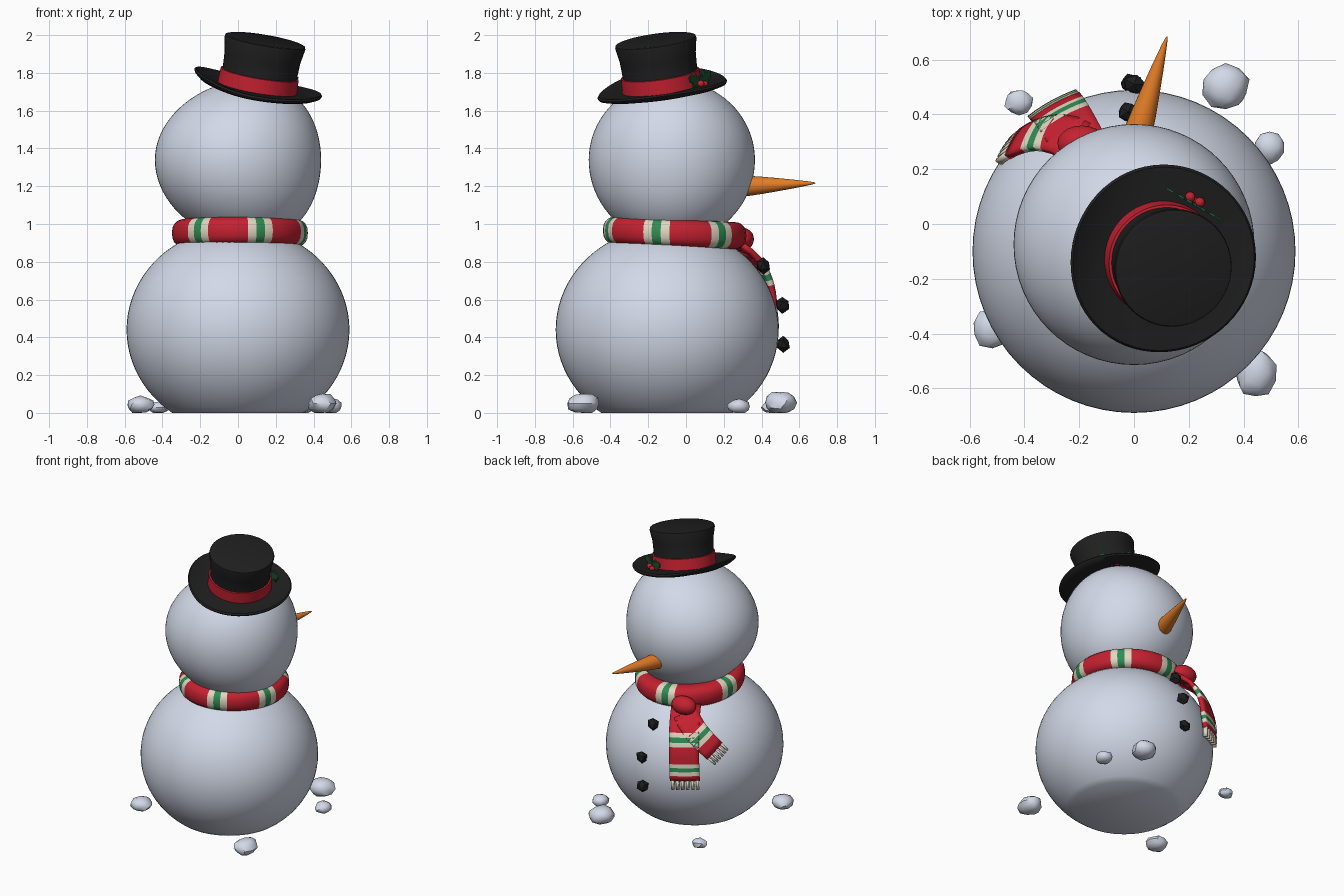
import bpy, bmesh, math, random
from mathutils import Vector, Matrix

if "Cube" in bpy.data.objects:
    bpy.data.objects.remove(bpy.data.objects["Cube"])

random.seed(4)


def mat(name, r, g, b):
    m = bpy.data.materials.new(name)
    m.diffuse_color = (r, g, b, 1)
    m.use_nodes = True
    m.node_tree.nodes["Principled BSDF"].inputs["Base Color"].default_value = m.diffuse_color
    return m


SNOW = mat("snow", .66, .71, .82)
RED = mat("scarf red", .56, .015, .03)
CREAM = mat("cream", .74, .68, .54)
GREEN = mat("stripe green", .03, .26, .09)
BLACK = mat("hat black", .014, .014, .014)
COAL = mat("coal", .012, .012, .013)
ORANGE = mat("carrot orange", .75, .2, .02)
LEAF = mat("leaf green", .012, .09, .03)


def finish(bm, name, mats, smooth=40):
    me = bpy.data.meshes.new(name)
    bm.to_mesh(me)
    bm.free()
    for m in mats:
        me.materials.append(m)
    ob = bpy.data.objects.new(name, me)
    bpy.context.collection.objects.link(ob)
    if smooth:
        bpy.ops.object.select_all(action='DESELECT')
        ob.select_set(True)
        bpy.context.view_layer.objects.active = ob
        bpy.ops.object.shade_smooth_by_angle(angle=math.radians(smooth))
    return ob


def lathe(profile, n=64):
    bm = bmesh.new()
    vs = [bm.verts.new((r, 0, z)) for r, z in profile]
    es = [bm.edges.new(p) for p in zip(vs, vs[1:])]
    bmesh.ops.spin(bm, geom=vs + es, cent=(0, 0, 0), axis=(0, 0, 1), angle=math.tau, steps=n)
    bmesh.ops.remove_doubles(bm, verts=bm.verts, dist=1e-4)
    bmesh.ops.recalc_face_normals(bm, faces=bm.faces)
    return bm


def lump(name, m, loc, size, sub=1, jitter=.12, smooth=0, floor=False):
    bm = bmesh.new()
    bmesh.ops.create_icosphere(bm, subdivisions=sub, radius=1)
    for v in bm.verts:
        k = 1 + random.uniform(-jitter, jitter)
        v.co = Vector(a * b * k + c for a, b, c in zip(v.co, size, loc))
        if floor:
            v.co.z = max(v.co.z, 0)
    return finish(bm, name, [m], smooth)


# Body: squashed ball with a flat base
BR, BZ, BH, BY = .59, .44, .545, -.1
bm = bmesh.new()
bmesh.ops.create_uvsphere(bm, u_segments=64, v_segments=40, radius=1)
for v in bm.verts:
    v.co = Vector((v.co.x * BR, v.co.y * BR + BY, v.co.z * BH + BZ))
cut = bmesh.ops.bisect_plane(bm, geom=bm.verts[:] + bm.edges[:] + bm.faces[:],
                             plane_co=(0, 0, 0), plane_no=(0, 0, -1), clear_outer=True)
bmesh.ops.contextual_create(bm, geom=[e for e in cut['geom_cut'] if isinstance(e, bmesh.types.BMEdge)])
finish(bm, "body", [SNOW])

# Head: ball that leans slightly sideways
bm = bmesh.new()
bmesh.ops.create_uvsphere(bm, u_segments=64, v_segments=40, radius=.44)
for v in bm.verts:
    x, y, z = v.co
    v.co = Vector((x + .3 * z * z, y - .075, 1.34 + z * (.96 if z > 0 else 1)))
finish(bm, "head", [SNOW])

# Scarf ring: red with cream-green-cream bands every 57 degrees
angs, cols = [], []
for k in range(6):
    c = -96 + 57 * k
    for d, m in ((-46 if k == 0 else -34, 0), (-28, 0), (-20, 0), (-11, 1), (-3.75, 2), (3.75, 1), (11, 0), (17, 0)):
        angs.append(math.radians(c + d))
        cols.append(m)
bm = bmesh.new()
rings = []
for a in angs:
    s, c = math.sin(a), -math.cos(a)
    ring = []
    for j in range(20):
        t = math.tau * j / 20
        px, pz = (math.copysign(abs(f(t)) ** .8, f(t)) for f in (math.cos, math.sin))
        ring.append(bm.verts.new((.01 + s * (.285 + .075 * px), -.06 + c * (.305 + .075 * px),
                                  .952 - .014 * c + .073 * pz)))
    rings.append(ring)
for i, ring in enumerate(rings):
    nxt = rings[(i + 1) % len(rings)]
    for j in range(20):
        k = (j + 1) % 20
        bm.faces.new((ring[j], nxt[j], nxt[k], ring[k])).material_index = cols[i]
bmesh.ops.recalc_face_normals(bm, faces=bm.faces)
finish(bm, "scarf_ring", [RED, CREAM, GREEN])
lump("scarf_knot", RED, (-.19, .295, .92), (.09, .065, .062), 3, .01, 60)


# Scarf tails: strips draped on the body, each with a fringe
def drape(phi, z):
    q = max(0, 1 - ((z - BZ) / BH) ** 2)
    lift = .025 + .055 * max(0, min(1, (z - .55) / .25))
    r = BR * math.sqrt(q) + lift
    return Vector((-math.sin(phi) * r, BY + math.cos(phi) * r, z))


def strip(bm, path, ts, s0, s1, cols, n):
    rows = []
    for t in ts:
        p = drape(*path(t))
        tan = (drape(*path(t + .01)) - drape(*path(t - .01))).normalized()
        side = tan.cross(Vector((p.x, p.y - BY, .15))).normalized()
        row = []
        for j in range(n + 1):
            q = p + side * (s0 + (s1 - s0) * j / n)
            row.append(bm.verts.new(drape(math.atan2(-q.x, q.y - BY), q.z)))
        rows.append(row)
    for a, b, c in zip(rows, rows[1:], cols):
        for j in range(n):
            bm.faces.new((a[j], a[j + 1], b[j + 1], b[j])).material_index = c


def tail(name, path, ts, cols, w, fringe, count):
    bm = bmesh.new()
    strip(bm, path, ts, -w / 2, w / 2, cols, 6)
    for i in range(count):
        s = -w / 2 + w * (i + .5) / count
        strip(bm, path, (.99, 1 + fringe / 2, 1 + fringe), s - w * .3 / count, s + w * .3 / count, (1, 1), 1)
    ob = finish(bm, name, [RED, CREAM, GREEN])
    mod = ob.modifiers.new("thickness", 'SOLIDIFY')
    mod.thickness, mod.offset = .028, 0


tail("scarf_tail_long", lambda t: (math.radians(27 + 2 * t), .90 - .45 * t),
     (0, .1, .2, .3, .36, .43, .49, .57, .66, .74, .8, .86, .92, 1),
     (0, 0, 0, 1, 2, 1, 0, 0, 0, 1, 2, 1, 0), .2, .14, 6)
tail("scarf_tail_short", lambda t: (math.radians(27 + 21 * t), .87 - .22 * t),
     (0, .15, .3, .42, .52, .62, .72, .86, 1), (0, 0, 0, 1, 2, 1, 0, 0), .15, .2, 6)

# Coal buttons
for i, (x, y, z) in enumerate(((-.02, .41, .78), (0, .51, .57), (-.01, .515, .365))):
    lump(f"button_{i + 1}", COAL, (x, y, z), (.045, .037, .043))

# Carrot nose
NOSE = ((0, -.01), (.035, -.008), (.052, .01), (.053, .05), (.046, .12), (.036, .2),
        (.024, .29), (.012, .37), (.005, .41), (0, .42))
start, tip = Vector((.0, .285, 1.2)), Vector((.122, .69, 1.217))
bm = lathe(NOSE, 24)
bm.transform(Matrix.Translation(start) @ (tip - start).to_track_quat('Z', 'Y').to_matrix().to_4x4())
finish(bm, "nose", [ORANGE])

# Top hat, tilted, with a brim that curls up at the sides
HAT = Matrix.Translation((.1, -.125, 1.708)) @ \
    Vector((0, 0, 1)).rotation_difference(Vector((.17, -.14, 1))).to_matrix().to_4x4()
bm = lathe(((0, -.015), (.21, -.015), (.26, -.015), (.31, -.013), (.34, -.006), (.346, .004), (.338, .015),
            (.31, .014), (.26, .013), (.205, .013), (.199, .1), (.203, .18), (.217, .255),
            (.214, .268), (.203, .272), (0, .27)))
for v in bm.verts:
    r = math.hypot(v.co.x, v.co.y)
    if r > .22 and v.co.z < .1:
        v.co.z += (.05 if v.co.x < 0 else .02) * ((r - .2) / .14) ** 2 * (v.co.x / r) ** 2
bm.transform(HAT)
finish(bm, "top_hat", [BLACK])
bm = lathe(((.2, .01), (.213, .012), (.209, .09), (.196, .092)))
bm.transform(HAT)
finish(bm, "hat_band", [RED])

# Holly sprig on the hat band
C = Vector((.215, .075, 1.74))
U = Vector((.87, -.5, 0))
HALF = ((.22, .3), (.34, .16), (.54, .32), (.64, .15), (.84, .17))
for side, up, length in ((-1, .62, .13), (1, .3, .125)):
    d = (U * side + Vector((0, 0, up))).normalized()
    e = d.cross(Vector((.5, .87, 0)))
    pts = [(0, 0), *HALF, (1, 0), *[(a, -b) for a, b in reversed(HALF)]]
    bm = bmesh.new()
    bm.faces.new([bm.verts.new(C + (d * a + e * b) * length) for a, b in pts])
    ob = finish(bm, "holly_leaf_" + ("left" if side < 0 else "right"), [LEAF], 0)
    mod = ob.modifiers.new("thickness", 'SOLIDIFY')
    mod.thickness, mod.offset = .008, 0
for i, (a, b) in enumerate(((-.02, 0), (.02, .003), (0, -.025))):
    lump(f"berry_{i + 1}", RED, C + U * a + Vector((.008, .014, b)), (.019,) * 3, 2, 0, 60)

# Loose snow chunks on the ground
for i, (x, y, r, s, h) in enumerate(((-.42, .445, .052, .047, .06), (.335, .5, .085, .085, .115),
                                     (.495, .28, .055, .06, .075), (-.517, -.383, .075, .072, .09),
                                     (.445, -.545, .075, .09, .105))):
    lump(f"snow_chunk_{i + 1}", SNOW, (x, y, h * .47), (r, s, h * .53), 2, .08, 35, True)
